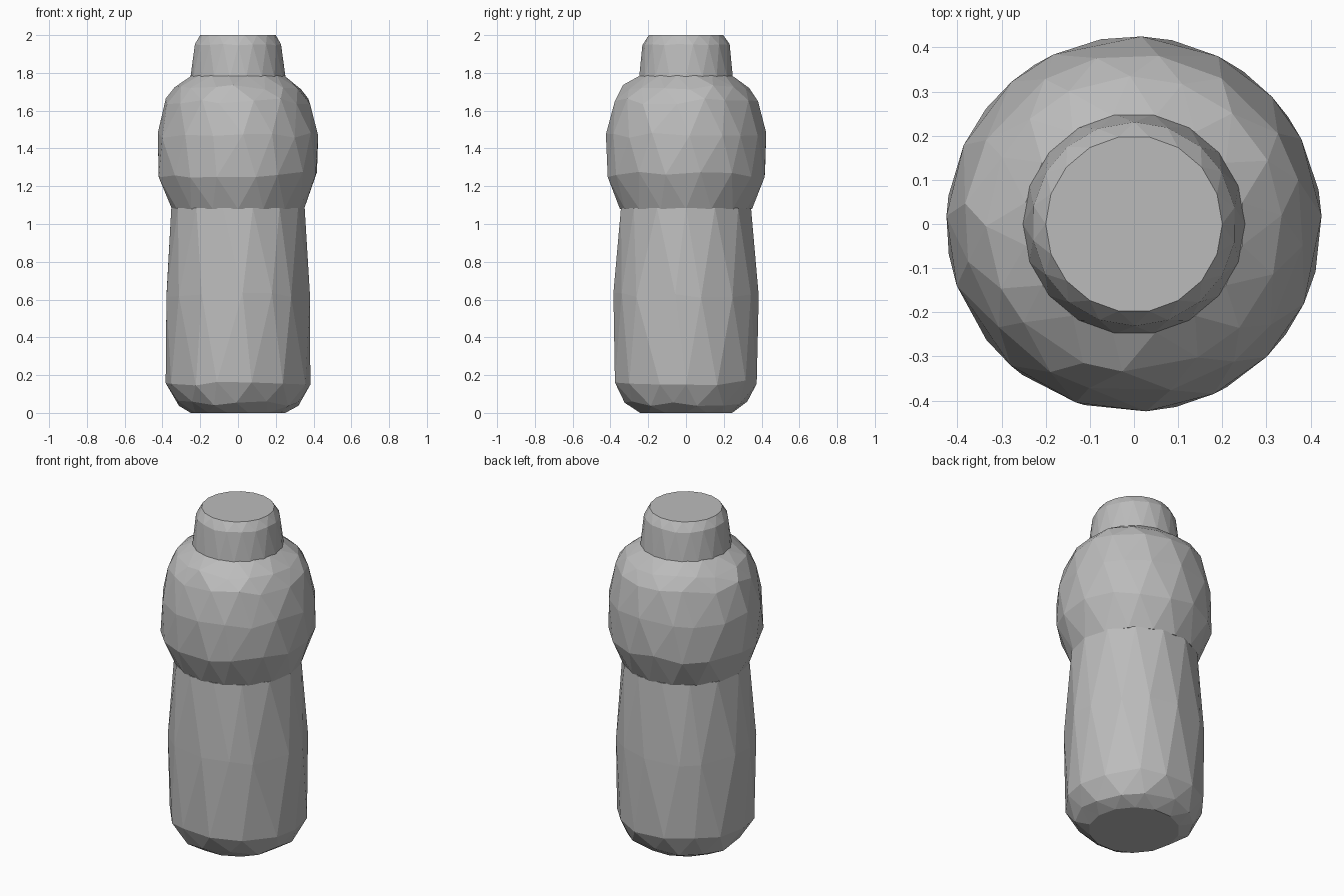
import bpy, bmesh, math, random

random.seed(4)
if "Cube" in bpy.data.objects:
    bpy.data.objects.remove(bpy.data.objects["Cube"], do_unlink=True)

# One plain grey for the whole bottle
grey = bpy.data.materials.new("plain_grey")
grey.use_nodes = True
colour = (0.5, 0.5, 0.5, 1)
grey.diffuse_color = colour
grey.node_tree.nodes["Principled BSDF"].inputs["Base Color"].default_value = colour


def faceted_lathe(name, rings, sides, jitter):
    """Closed shell of staggered triangulated rings given as (radius, z)."""
    bm = bmesh.new()
    loops = []
    for i, (radius, z) in enumerate(rings):
        inner = 0 < i < len(rings) - 1
        loop = []
        for k in range(sides):
            a = math.tau * (k + 0.5 * (i % 2)) / sides
            dz = 0
            if inner:
                a += random.uniform(-jitter, jitter) * 2
                dz = random.uniform(-jitter, jitter) * 0.4
            loop.append(bm.verts.new((radius * math.cos(a), radius * math.sin(a), z + dz)))
        loops.append(loop)
    for i in range(len(loops) - 1):
        low, high = loops[i], loops[i + 1]
        for k in range(sides):
            n = (k + 1) % sides
            if i % 2 == 0:
                bm.faces.new((low[k], low[n], high[k]))
                bm.faces.new((high[k], low[n], high[n]))
            else:
                bm.faces.new((low[k], high[n], high[k]))
                bm.faces.new((low[k], low[n], high[n]))
    bm.faces.new(loops[0][::-1])
    bm.faces.new(loops[-1])
    bmesh.ops.recalc_face_normals(bm, faces=bm.faces)
    mesh = bpy.data.meshes.new(name)
    bm.to_mesh(mesh)
    bm.free()
    mesh.materials.append(grey)
    obj = bpy.data.objects.new(name, mesh)
    bpy.context.collection.objects.link(obj)
    return obj


# Lower body with a rounded foot
faceted_lathe("lower_body", [(0.25, 0), (0.325, 0.05), (0.383, 0.16),
                             (0.385, 0.62), (0.353, 1.085)], 14, 0.04)

# Bulging shoulder
faceted_lathe("shoulder", [(0.35, 1.08), (0.425, 1.26), (0.425, 1.47),
                           (0.385, 1.65), (0.335, 1.725), (0.25, 1.785)], 16, 0.04)

# Tapered cap with a softened rim
faceted_lathe("cap", [(0.252, 1.775), (0.231, 1.95), (0.2, 2.0)], 18, 0.01)
